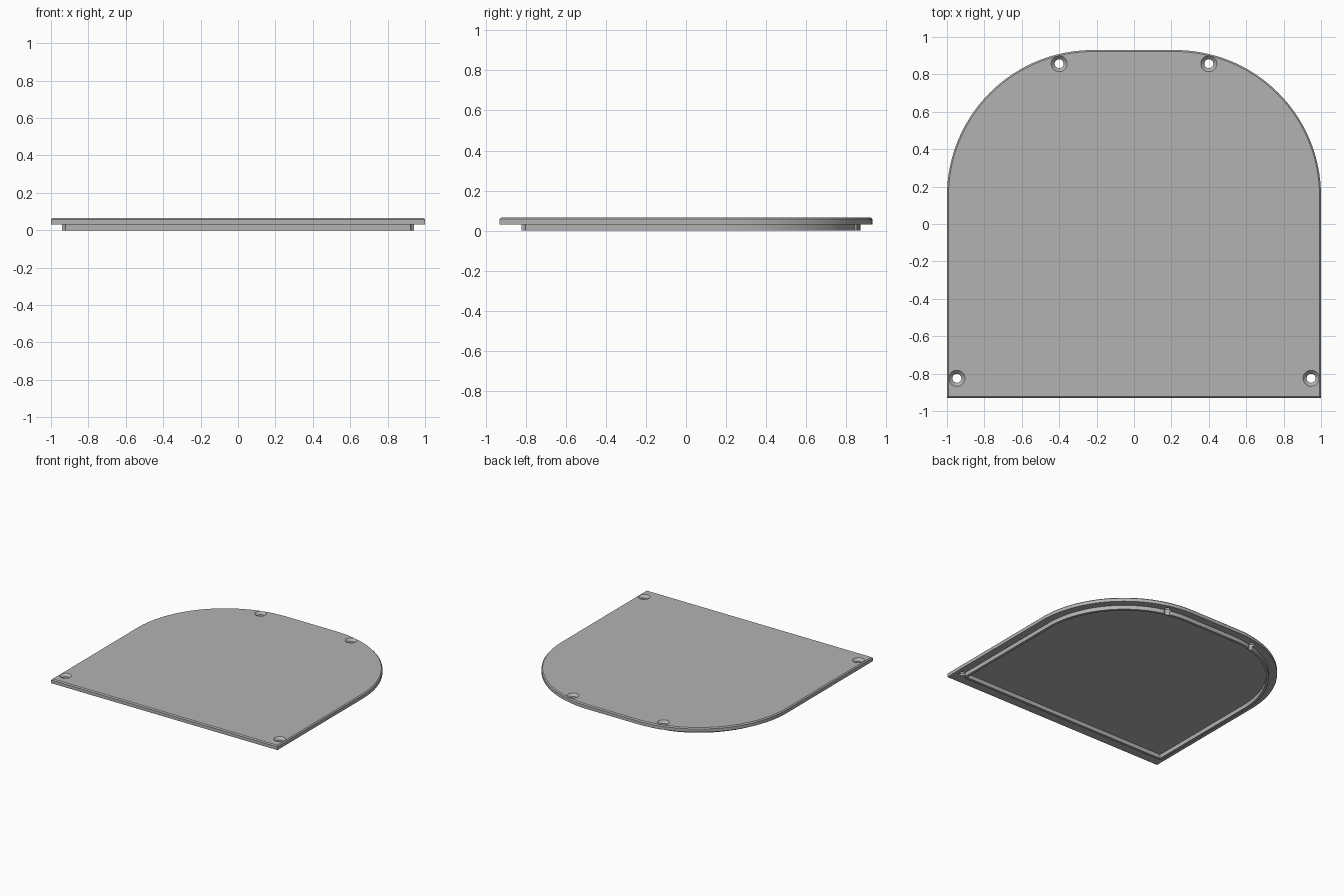
import bpy, bmesh, math

old = bpy.data.objects.get("Cube")
if old:
    bpy.data.objects.remove(old)

grey = bpy.data.materials.new("plain grey")
grey.use_nodes = True
colour = (0.45, 0.45, 0.45, 1)
grey.diffuse_color = colour
grey.node_tree.nodes["Principled BSDF"].inputs["Base Color"].default_value = colour

TOP, BASE, CHAMFER = 0.066, 0.032, 0.008
HALF_W, HALF_D, RADIUS = 1.0, 0.93, 0.78
STEPS = 40


def outline(inset, front):
    """Arched outline: square front corners, large rounded back corners."""
    r = RADIUS - inset
    cx, cy = HALF_W - RADIUS, HALF_D - RADIUS
    angles = [math.pi / 2 * i / STEPS for i in range(STEPS + 1)]
    right = [(HALF_W - inset, front)]
    right += [(cx + r * math.cos(a), cy + r * math.sin(a)) for a in angles]
    return right + [(-x, y) for x, y in reversed(right)]


def circle(x, y, r, n=32):
    return [(x + r * math.cos(math.tau * i / n), y + r * math.sin(math.tau * i / n))
            for i in range(n)]


def loft(name, rings, closed=False):
    """Join (outline, z) rings into a solid; closed joins last ring to first."""
    bm = bmesh.new()
    loops = [[bm.verts.new((x, y, z)) for x, y in pts] for pts, z in rings]
    pairs = list(zip(loops, loops[1:]))
    if closed:
        pairs.append((loops[-1], loops[0]))
    else:
        bm.faces.new(loops[0])
        bm.faces.new(loops[-1])
    for a, b in pairs:
        for i in range(len(a)):
            j = (i + 1) % len(a)
            bm.faces.new((a[i], a[j], b[j], b[i]))
    bmesh.ops.recalc_face_normals(bm, faces=bm.faces)
    mesh = bpy.data.meshes.new(name)
    bm.to_mesh(mesh)
    bm.free()
    mesh.materials.append(grey)
    ob = bpy.data.objects.new(name, mesh)
    bpy.context.collection.objects.link(ob)
    return ob


# Cover plate with a chamfered top edge
side = outline(0, -HALF_D)
plate = loft("cover_plate", [
    (side, BASE), (side, TOP - CHAMFER),
    (outline(CHAMFER, -HALF_D + CHAMFER), TOP)])

# Thin locating lip underneath, set further back at the front
outer, inner = outline(0.06, -0.82), outline(0.08, -0.80)
lip_top = BASE + 0.004
lip = loft("locating_lip", [(outer, 0), (outer, lip_top), (inner, lip_top), (inner, 0)],
           closed=True)

# Countersunk screw holes through plate and lip
HOLE, SINK = 0.024, 0.043
cutters = []
for x, y in ((0.4, 0.857), (0.947, -0.825)):
    for s in (-1, 1):
        c = loft("hole_cutter", [
            (circle(s * x, y, HOLE), -0.05),
            (circle(s * x, y, HOLE), TOP - (SINK - HOLE)),
            (circle(s * x, y, SINK), TOP),
            (circle(s * x, y, SINK), TOP + 0.05)])
        c.hide_render = True
        cutters.append(c)

for ob in (plate, lip):
    bpy.ops.object.select_all(action="DESELECT")
    bpy.context.view_layer.objects.active = ob
    ob.select_set(True)
    for c in cutters:
        mod = ob.modifiers.new("screw_hole", "BOOLEAN")
        mod.operation = "DIFFERENCE"
        mod.solver = "EXACT"
        mod.object = c
        bpy.ops.object.modifier_apply(modifier=mod.name)
    bpy.ops.object.shade_smooth_by_angle(angle=math.radians(25))

for c in cutters:
    bpy.data.objects.remove(c)
